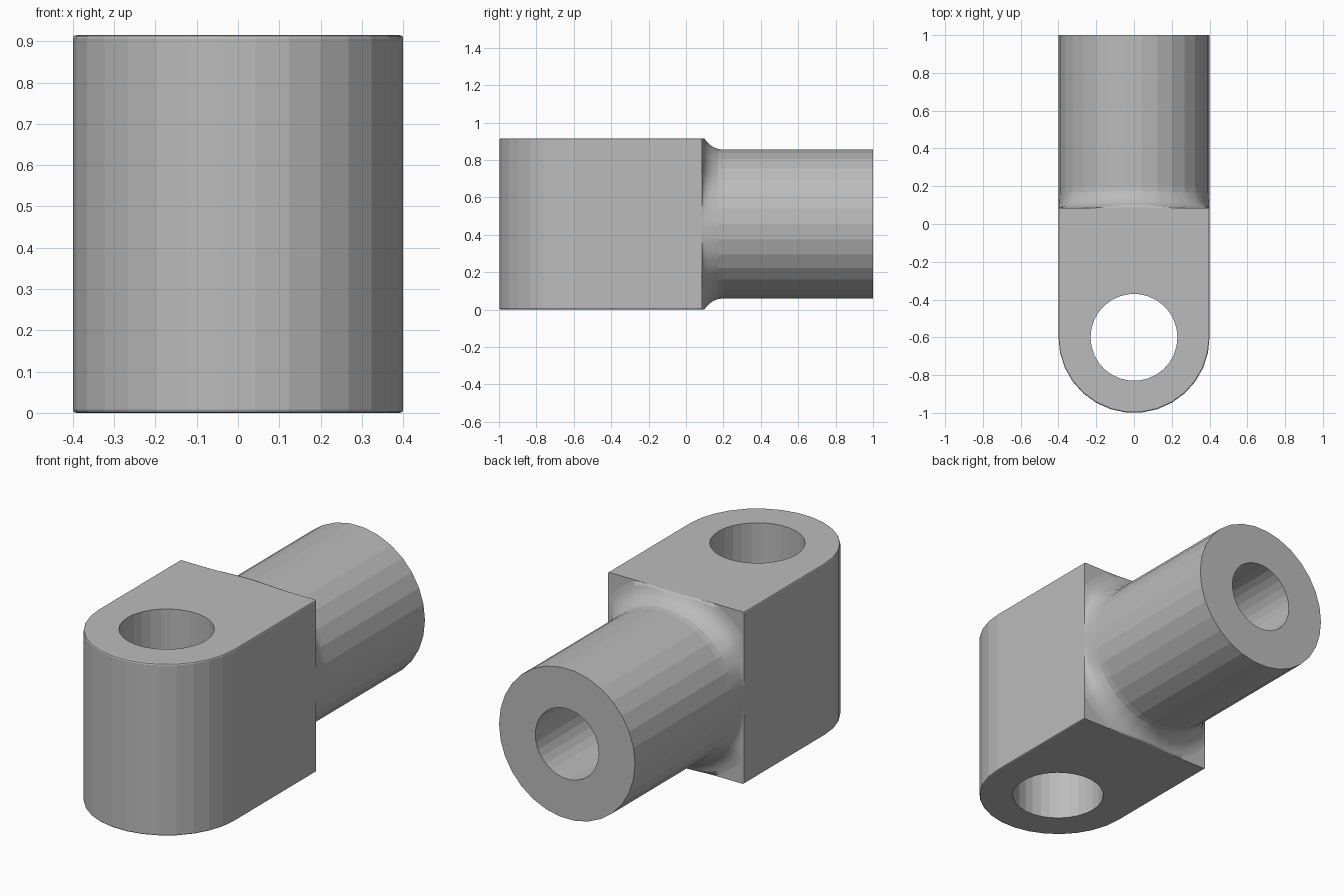
import bpy, bmesh
from math import sin, cos, radians, pi, sqrt

cube = bpy.data.objects.get("Cube")
if cube:
    bpy.data.objects.remove(cube, do_unlink=True)

HALF_W, HEIGHT, MID_Z = 0.4, 0.915, 0.4575
EYE_Y, EYE_R = -0.6, 0.23
BACK_Y, FILLET = 0.085, 0.115
BORE_R = 0.187
STEP = 12  # degrees per facet

steel = bpy.data.materials.new("plain grey metal")
steel.use_nodes = True
grey = (0.5, 0.5, 0.5, 1)
steel.diffuse_color = grey
steel.node_tree.nodes["Principled BSDF"].inputs["Base Color"].default_value = grey


def make_object(name, bm):
    bmesh.ops.recalc_face_normals(bm, faces=bm.faces)
    mesh = bpy.data.meshes.new(name)
    bm.to_mesh(mesh)
    bm.free()
    mesh.materials.append(steel)
    ob = bpy.data.objects.new(name, mesh)
    bpy.context.collection.objects.link(ob)
    return ob


def prism(name, outline, z0, z1, bevel=0):
    bm = bmesh.new()
    base = bm.faces.new([bm.verts.new((x, y, z0)) for x, y in outline])
    top = bmesh.ops.extrude_face_region(bm, geom=[base])["geom"]
    bmesh.ops.translate(bm, vec=(0, 0, z1 - z0),
                        verts=[v for v in top if isinstance(v, bmesh.types.BMVert)])
    if bevel:
        # Round the top and bottom rims, leaving the back edges crisp
        rims = [e for e in bm.edges
                if abs(e.verts[0].co.z - e.verts[1].co.z) < 1e-5
                and min(v.co.y for v in e.verts) < BACK_Y - 0.01]
        bmesh.ops.bevel(bm, geom=rims, offset=bevel, segments=2,
                        profile=0.5, affect='EDGES')
    return make_object(name, bm)


# Eye block: straight sides with a half-round front
outline = [(HALF_W, BACK_Y), (-HALF_W, BACK_Y)]
outline += [(HALF_W * cos(radians(a)), EYE_Y + HALF_W * sin(radians(a)))
            for a in range(180, 361, STEP)]
block = prism("eye_block", outline, 0, HEIGHT, 0.008)

# Vertical pin hole
circle = [(EYE_R * cos(radians(a)), EYE_Y + EYE_R * sin(radians(a)))
          for a in range(0, 360, STEP)]
cutter = prism("pin_hole_cutter", circle, -0.1, HEIGHT + 0.1)
cutter.hide_render = True
cut = block.modifiers.new("pin_hole", 'BOOLEAN')
cut.operation, cut.solver, cut.object = 'DIFFERENCE', 'EXACT', cutter
bpy.context.view_layer.objects.active = block
bpy.ops.object.modifier_apply(modifier=cut.name)
bpy.data.objects.remove(cutter, do_unlink=True)


def facet_radius(radius, degrees):
    """Radius of a faceted circle at any angle."""
    return radius * cos(radians(STEP / 2)) / cos(radians(degrees % STEP - STEP / 2))


def shank_profile(degrees):
    """(y, radius) from the bore, round the end, down the flared root."""
    bore, r = facet_radius(BORE_R, degrees), facet_radius(HALF_W, degrees)
    c, s = abs(cos(radians(degrees))), abs(sin(radians(degrees)))
    side, top = HALF_W / max(c, 1e-6), MID_Z / max(s, 1e-6)
    points = [(BACK_Y, bore), (1, bore), (1, r), (BACK_Y + FILLET, r)]
    # Flare is squeezed by the block sides and trimmed by its top and bottom
    width = min(FILLET, side - r)
    reach = min(width, top - r)
    end = sqrt(max(0, 1 - (1 - reach / width) ** 2)) if width > 1e-5 else 1
    for i in range(1, 7):
        t = end * sin(i * pi / 12)
        points.append((BACK_Y + FILLET * (1 - t), r + width * (1 - sqrt(max(0, 1 - t * t)))))
    points.append((BACK_Y, points[-1][1]))
    return points


# Hollow shank with its flared root
bm = bmesh.new()
columns = []
for a in range(0, 360, 4):
    columns.append([bm.verts.new((r * cos(radians(a)), y, MID_Z + r * sin(radians(a))))
                    for y, r in shank_profile(a)])
for left, right in zip(columns, columns[1:] + columns[:1]):
    for i in range(len(left) - 1):
        face = bm.faces.new((left[i], left[i + 1], right[i + 1], right[i]))
        face.smooth = i >= 4
bmesh.ops.remove_doubles(bm, verts=bm.verts, dist=1e-5)
make_object("hollow_shank", bm)
